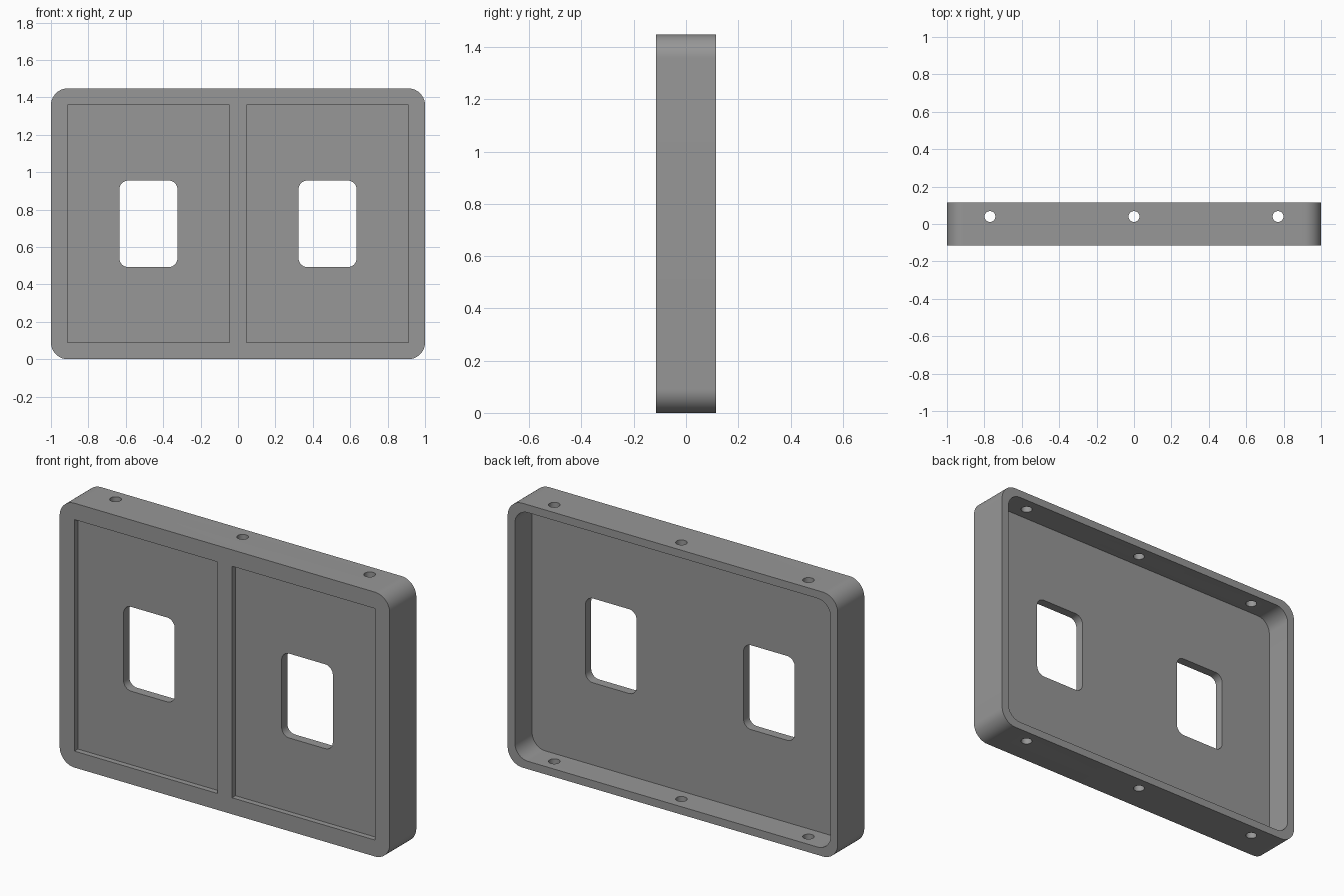
import bpy, bmesh, math
from mathutils import Matrix

if "Cube" in bpy.data.objects:
    bpy.data.objects.remove(bpy.data.objects["Cube"])

H = 1.448            # overall height
T = 0.115            # half thickness
MID = H / 2
PLATE_BACK = -0.035  # back face of the thin panel
PLATE_FRONT = -0.085 # floor of the front recesses


def rounded_block(name, x0, x1, z0, z1, y0, y1, r=0.0, steps=10):
    """Rounded rectangle in the xz plane, extruded along y."""
    pts = []
    if r > 0:
        corners = ((x1 - r, z1 - r, 0), (x0 + r, z1 - r, 90),
                   (x0 + r, z0 + r, 180), (x1 - r, z0 + r, 270))
        for cx, cz, start in corners:
            for i in range(steps + 1):
                a = math.radians(start + 90 * i / steps)
                pts.append((cx + r * math.cos(a), cz + r * math.sin(a)))
    else:
        pts = [(x1, z1), (x0, z1), (x0, z0), (x1, z0)]
    bm = bmesh.new()
    face = bm.faces.new([bm.verts.new((x, y0, z)) for x, z in pts])
    ext = bmesh.ops.extrude_face_region(bm, geom=[face])
    moved = [v for v in ext["geom"] if isinstance(v, bmesh.types.BMVert)]
    bmesh.ops.translate(bm, verts=moved, vec=(0, y1 - y0, 0))
    bmesh.ops.recalc_face_normals(bm, faces=bm.faces)
    return finish(name, bm)


def screw_hole(name, x, y, r):
    """Vertical cylinder through the top and bottom walls."""
    bm = bmesh.new()
    bmesh.ops.create_cone(bm, cap_ends=True, segments=32, radius1=r, radius2=r,
                          depth=H + 0.4, matrix=Matrix.Translation((x, y, MID)))
    return finish(name, bm)


def finish(name, bm):
    mesh = bpy.data.meshes.new(name)
    bm.to_mesh(mesh)
    bm.free()
    ob = bpy.data.objects.new(name, mesh)
    bpy.context.collection.objects.link(ob)
    return ob


grey = bpy.data.materials.new("plain grey")
grey.diffuse_color = (0.31, 0.31, 0.31, 1)
grey.use_nodes = True
grey.node_tree.nodes["Principled BSDF"].inputs["Base Color"].default_value = grey.diffuse_color

# Outer shell
frame = rounded_block("double_panel_frame", -1, 1, 0, H, -T, T, 0.09, 16)
frame.data.materials.append(grey)

# Open cavity at the back
w = 0.043
cutters = [rounded_block("cavity_cutter", -1 + w, 1 - w, w, H - w,
                         PLATE_BACK, T + 0.1, 0.08, 16)]

# Front recesses and windows, mirrored left and right
for side, s in (("left", -1), ("right", 1)):
    x0, x1 = sorted((s * 0.045, s * 0.911))
    cutters.append(rounded_block(side + "_recess_cutter", x0, x1, 0.09, H - 0.09,
                                 -T - 0.1, PLATE_FRONT))
    x0, x1 = sorted((s * 0.324, s * 0.634))
    cutters.append(rounded_block(side + "_window_cutter", x0, x1, MID - 0.231,
                                 MID + 0.231, -T - 0.2, T + 0.2, 0.046))

# Screw holes in the top and bottom walls
for x in (-0.77, 0, 0.77):
    cutters.append(screw_hole("screw_hole_cutter", x, 0.04, 0.029))

# Cut everything, bake the result and drop the cutters
for c in cutters:
    c.hide_render = True
    mod = frame.modifiers.new(c.name, 'BOOLEAN')
    mod.operation = 'DIFFERENCE'
    mod.solver = 'EXACT'
    mod.object = c
bpy.context.view_layer.update()
bpy.context.view_layer.objects.active = frame
frame.select_set(True)
for name in [m.name for m in frame.modifiers]:
    bpy.ops.object.modifier_apply(modifier=name)
for c in cutters:
    bpy.data.objects.remove(c, do_unlink=True)

bpy.ops.object.shade_smooth_by_angle(angle=math.radians(30))
